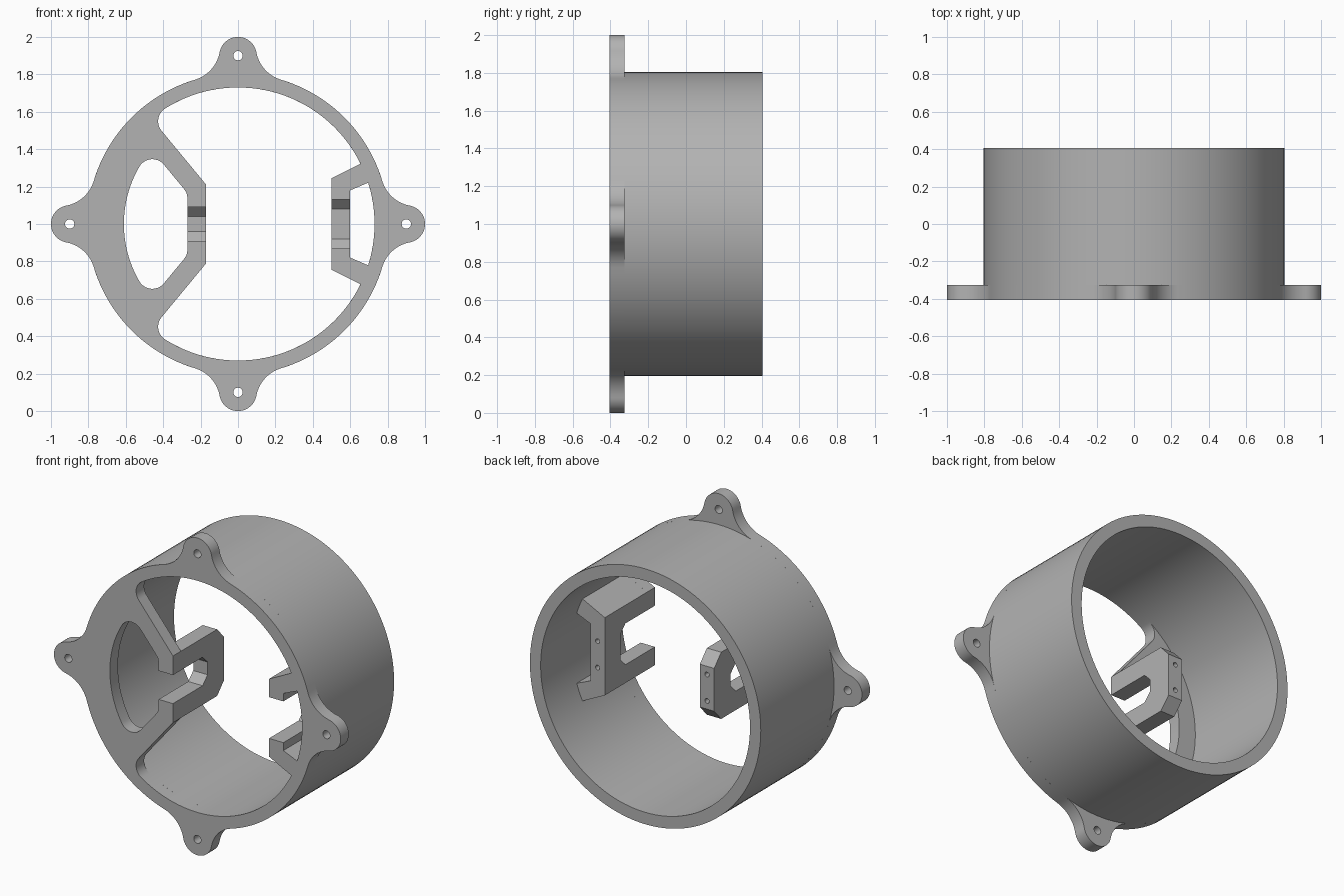
import bpy, bmesh
from math import cos, sin, pi, radians, atan2, acos, sqrt, degrees
from mathutils import Matrix, Vector

if "Cube" in bpy.data.objects:
    bpy.data.objects.remove(bpy.data.objects["Cube"])

grey = bpy.data.materials.new("plain grey")
grey.use_nodes = True
colour = (0.45, 0.45, 0.45, 1)
grey.diffuse_color = colour
grey.node_tree.nodes["Principled BSDF"].inputs["Base Color"].default_value = colour

FRONT, FLANGE_BACK, BACK = -0.405, -0.325, 0.405
OUTER, INNER = 0.805, 0.73
ALONG_Y = Matrix(((1, 0, 0, 0), (0, 0, -1, 0), (0, 1, 0, 1), (0, 0, 0, 1)))
ALONG_X = Matrix(((0, 0, 1, 0), (1, 0, 0, 0), (0, 1, 0, 1), (0, 0, 0, 1)))


def arc(cx, cy, r, a0, a1, n):
    angles = [radians(a0 + (a1 - a0) * i / n) for i in range(n + 1)]
    return [(cx + r * cos(a), cy + r * sin(a)) for a in angles]


def circle(cx, cy, r, n):
    return arc(cx, cy, r, 0, 360, n)[:-1]


def mirrored(points):
    """Close a half outline with its reflection in the horizontal axis."""
    return points + [(x, -y) for x, y in reversed(points)]


def extrude(name, loops, lo, hi, frame):
    """Fill closed outlines (inner ones become holes) and extrude from lo to hi."""
    curve = bpy.data.curves.new(name, 'CURVE')
    curve.dimensions, curve.fill_mode = '2D', 'BOTH'
    curve.extrude = (hi - lo) / 2
    for loop in loops:
        spline = curve.splines.new('POLY')
        spline.points.add(len(loop) - 1)
        for p, (x, y) in zip(spline.points, loop):
            p.co = (x, y, 0, 1)
        spline.use_cyclic_u = True
    temp = bpy.data.objects.new(name + "_outline", curve)
    bpy.context.collection.objects.link(temp)
    graph = bpy.context.evaluated_depsgraph_get()
    mesh = bpy.data.meshes.new_from_object(temp.evaluated_get(graph))
    bpy.data.objects.remove(temp)
    mid = (lo + hi) / 2
    shift = Vector((0, mid, 0)) if frame is ALONG_Y else Vector((mid, 0, 0))
    mesh.transform(Matrix.Translation(shift) @ frame)
    bm = bmesh.new()
    bm.from_mesh(mesh)
    bmesh.ops.remove_doubles(bm, verts=bm.verts, dist=1e-5)
    bmesh.ops.recalc_face_normals(bm, faces=bm.faces)
    bm.to_mesh(mesh)
    bm.free()
    mesh.materials.clear()
    mesh.materials.append(grey)
    obj = bpy.data.objects.new(name, mesh)
    bpy.context.collection.objects.link(obj)
    return obj


def activate(obj):
    bpy.ops.object.select_all(action='DESELECT')
    obj.select_set(True)
    bpy.context.view_layer.objects.active = obj


def drill(obj, x, y_back):
    """Two blind screw holes in the rear face of a bracket."""
    for z in (-0.083, 0.083):
        cutter = extrude("drill", [circle(x, z, 0.015, 20)], y_back - 0.09, y_back + 0.02, ALONG_Y)
        cutter.hide_render = True
        mod = obj.modifiers.new("hole", 'BOOLEAN')
        mod.operation, mod.solver, mod.object = 'DIFFERENCE', 'EXACT', cutter
        activate(obj)
        bpy.ops.object.modifier_apply(modifier=mod.name)
        bpy.data.objects.remove(cutter)


# Flange outer outline: four ears blended into the ring with fillets
EAR, EAR_R, FIL = 0.9, 0.1, 0.19
R = OUTER + FIL
theta = acos((R * R + EAR * EAR - (EAR_R + FIL) ** 2) / (2 * R * EAR))
fx, fy = R * cos(theta), R * sin(theta)
phi, theta = degrees(atan2(fy, EAR - fx)), degrees(theta)
ear = arc(fx, -fy, FIL, 180 - theta, phi, 12)
ear += arc(EAR, 0, EAR_R, phi - 180, 180 - phi, 24)[1:-1]
ear += arc(fx, fy, FIL, -phi, theta - 180, 12)
quarter = ear + arc(0, 0, OUTER, theta, 90 - theta, 24)[1:-1]
outline, holes = [], []
for k in range(4):
    c, s = cos(k * pi / 2), sin(k * pi / 2)
    outline += [(x * c - y * s, x * s + y * c) for x, y in quarter]
    holes.append(circle(EAR * c, EAR * s, 0.025, 24))

# Flange opening: upper half, running from the right side round to the left
normal = Vector((0.29, 0.24)).normalized()
along = Vector((-normal.y, normal.x))
slope = degrees(atan2(normal.y, normal.x))


def leg_corner(offset, reach):
    """Centre of a fillet touching a slanted leg and an arc."""
    c = normal * offset + along * sqrt(reach ** 2 - offset ** 2)
    return c.x, c.y, degrees(atan2(c.y, c.x))


ox, oy, oa = leg_corner(0.083, INNER - 0.08)
ix, iy, ia = leg_corner(-0.183, 0.53)
half = arc(0, 0, INNER, 0.2, 17.6, 8)
half += [(0.6, 0.18), (0.6, 0.13), (0.5, 0.13), (0.5, 0.245)]
half += arc(0, 0, INNER, 26.2, oa, 48)
half += arc(ox, oy, 0.08, oa, 180 + slope, 12)[1:]
half += [(-0.17, 0.21), (-0.17, 0.09), (-0.27, 0.09), (-0.27, 0.14), (-0.275, 0.166), (-0.29, 0.189)]
half += arc(ix, iy, 0.08, slope, ia, 14)
half += arc(0, 0, 0.61, ia, 179.8, 14)[1:]
flange = extrude("front_flange", [outline, mirrored(half)] + holes, FRONT, FLANGE_BACK, ALONG_Y)

# Ring wall
ring = extrude("ring_wall", [circle(0, 0, OUTER, 128), circle(0, 0, INNER, 128)],
               FLANGE_BACK, BACK, ALONG_Y)

# Left-hand bracket: U shape open to the front, chamfered at the rear
rear = 0.105
u_shape = mirrored([(rear, 0.135), (rear - 0.07, 0.21), (FLANGE_BACK, 0.21),
                    (FLANGE_BACK, 0.09), (-0.11, 0.09), (-0.06, 0.04)])
wide = extrude("inner_bracket", [u_shape], -0.27, -0.17, ALONG_X)
drill(wide, -0.22, rear)

# Right-hand bracket: two slanted arms to the wall and a rear crossbar
rear = 0.095
arm = [(0.5, 0.13), (0.5, 0.245), (0.665, 0.327), (0.71, 0.227), (0.6, 0.18), (0.6, 0.13)]
arms = [extrude(n, [[(x, z * s) for x, z in arm]], FLANGE_BACK, rear, ALONG_Y)
        for n, s in (("upper_bracket_arm", 1), ("lower_bracket_arm", -1))]
bar = mirrored([(rear, 0.13), (-0.11, 0.13), (-0.06, 0.08)])
crossbar = extrude("bracket_crossbar", [bar], 0.5, 0.6, ALONG_X)
drill(crossbar, 0.55, rear)

# Smooth the round walls, keep hard edges
for obj in [flange, ring, wide, crossbar] + arms:
    activate(obj)
    bpy.ops.object.shade_smooth_by_angle(angle=radians(25))
